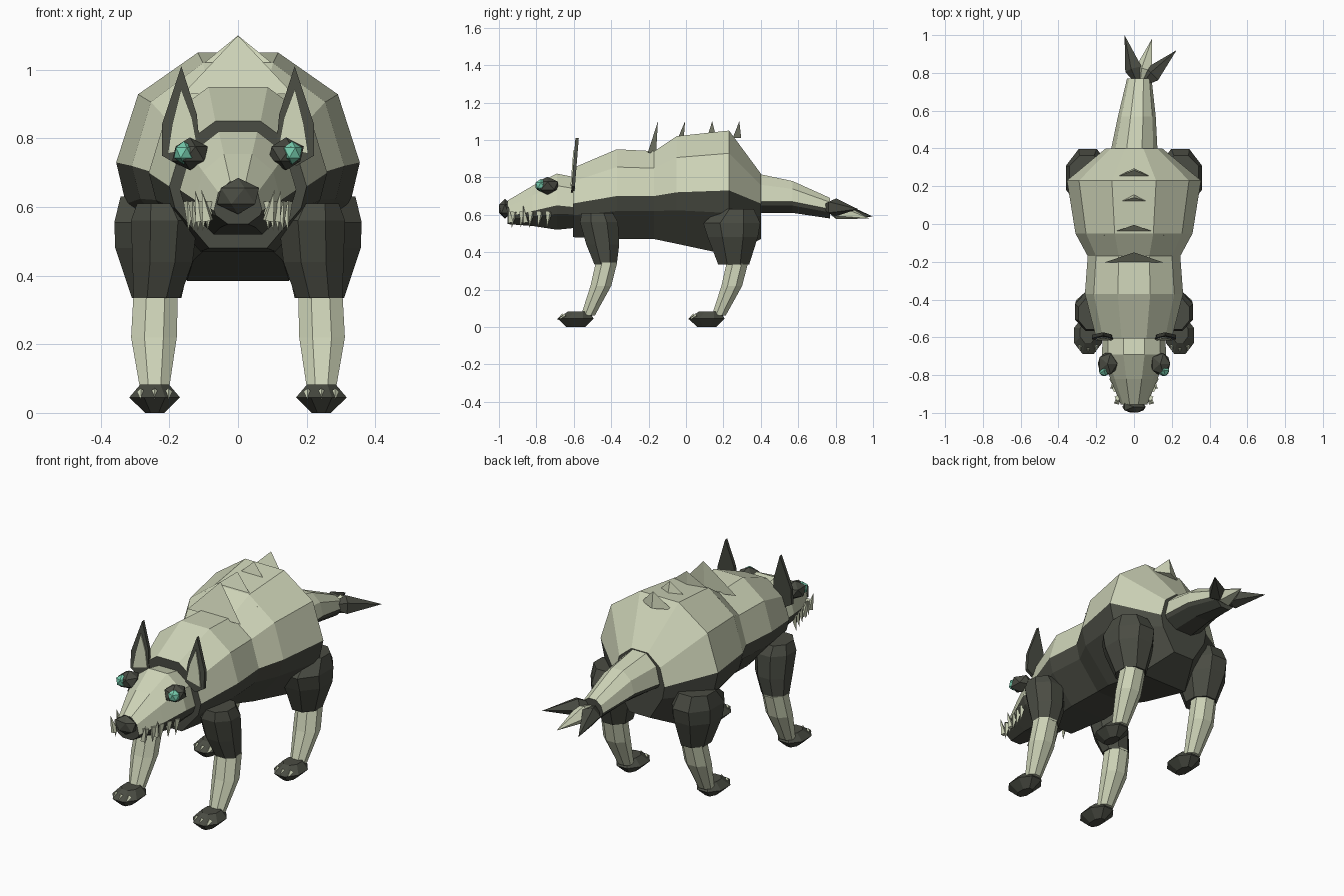
import bpy, bmesh, math
from mathutils import Vector

if "Cube" in bpy.data.objects:
    bpy.data.objects.remove(bpy.data.objects["Cube"])


def material(name, rgb):
    m = bpy.data.materials.new(name)
    m.diffuse_color = (*rgb, 1)
    m.use_nodes = True
    m.node_tree.nodes["Principled BSDF"].inputs["Base Color"].default_value = m.diffuse_color
    return m


BONE = material("pale bone", (0.62, 0.66, 0.48))
DARK = material("dark hide", (0.068, 0.072, 0.056))
TEAL = material("teal eye", (0.18, 0.60, 0.42))


def finish(bm, name, mats):
    bmesh.ops.recalc_face_normals(bm, faces=bm.faces)
    me = bpy.data.meshes.new(name)
    bm.to_mesh(me)
    bm.free()
    for m in mats:
        me.materials.append(m)
    ob = bpy.data.objects.new(name, me)
    bpy.context.collection.objects.link(ob)
    return ob


def loft(name, rings, mats, pick=lambda j: 0, caps=(0, 0)):
    """Skin a list of rings; pick(j) gives the material of strip j."""
    bm = bmesh.new()
    vs = [[bm.verts.new(p) for p in r] for r in rings]
    n = len(rings[0])
    for a, b in zip(vs, vs[1:]):
        for j in range(n):
            k = (j + 1) % n
            f = bm.faces.new((a[j], a[k], b[k], b[j]))
            f.material_index = pick(j)
    for ring, c in ((vs[0], caps[0]), (vs[-1], caps[1])):
        bm.faces.new(ring).material_index = c
    return finish(bm, name, mats)


def section(y, w, top, side, bot, cx=0):
    """Ten-sided cross-section; widest at height 'side'."""
    half = [(0.33 * w, top), (0.82 * w, side + 0.62 * (top - side)), (w, side),
            (0.92 * w, side - 0.35 * (side - bot)), (0.42 * w, bot)]
    pts = half + [(-x, z) for x, z in reversed(half)]
    return [Vector((cx + x, y, z)) for x, z in pts]


def belly(j):
    return 1 if 2 <= j <= 6 else 0


def oval(cx, cy, z, rx, ry, n=8):
    return [Vector((cx + rx * math.cos((i + .5) * math.tau / n),
                    cy + ry * math.sin((i + .5) * math.tau / n), z)) for i in range(n)]


def spike(name, base, tip, r, mat, sides=4, swell=0):
    """Pointed cone, or a leaf shape when swell gives the widest place."""
    base, tip = Vector(base), Vector(tip)
    q = (tip - base).to_track_quat('Z', 'Y')
    bm = bmesh.new()
    ring = [bm.verts.new(base.lerp(tip, swell) + q @ Vector(
        (r * math.cos(i * math.tau / sides), r * math.sin(i * math.tau / sides), 0)))
        for i in range(sides)]
    end = bm.verts.new(tip)
    root = bm.verts.new(base) if swell else None
    for i in range(sides):
        bm.faces.new((ring[i], ring[(i + 1) % sides], end))
        if root:
            bm.faces.new((ring[(i + 1) % sides], ring[i], root))
    if not root:
        bm.faces.new(ring)
    return finish(bm, name, [mat])


def ball(name, loc, size, mat):
    bm = bmesh.new()
    bmesh.ops.create_icosphere(bm, subdivisions=1, radius=1)
    for v in bm.verts:
        v.co = Vector(loc) + v.co * Vector(size)
    return finish(bm, name, [mat])


def plate(name, pts, y, thick, lean, mat):
    """Upright flat plate from an x-z outline."""
    rings = [[Vector((x, y + d + lean * (z - 0.75), z)) for x, z in pts]
             for d in (0, thick)]
    return loft(name, rings, [mat])


# Trunk: pale back, dark belly, dark collar face
trunk = [section(*s) for s in (
    (-0.605, 0.20, 0.85, 0.66, 0.48), (-0.37, 0.26, 0.95, 0.70, 0.47),
    (-0.17, 0.245, 0.94, 0.70, 0.47), (-0.05, 0.31, 1.02, 0.72, 0.445),
    (0.23, 0.355, 1.05, 0.73, 0.385), (0.40, 0.15, 0.82, 0.66, 0.47))]
loft("trunk", trunk, [BONE, DARK], belly, (1, 1))

# Head with dark lower jaw
head = [section(*s) for s in (
    (-0.59, 0.165, 0.80, 0.64, 0.53), (-0.69, 0.17, 0.82, 0.65, 0.52),
    (-0.82, 0.125, 0.755, 0.62, 0.54), (-0.955, 0.07, 0.675, 0.59, 0.55))]
loft("head", head, [BONE, DARK], belly, (1, 1))
ball("nose", (0, -0.968, 0.632), (0.069, 0.036, 0.053), DARK)

# Tail, bending slightly sideways, with three leaf-shaped tips
tail = [section(*s) for s in (
    (0.38, 0.125, 0.82, 0.67, 0.61, 0), (0.57, 0.10, 0.78, 0.67, 0.61, 0.015),
    (0.77, 0.065, 0.69, 0.63, 0.58, 0.028))]
loft("tail", tail, [BONE, DARK], belly, (0, 1))
for side, tip, mat in (("left", (-0.05, 1.0, 0.59), DARK), ("middle", (0.095, 0.98, 0.58), BONE),
                       ("right", (0.225, 0.92, 0.63), DARK)):
    spike("tail_tip_" + side, (0.03, 0.72, 0.645), tip, 0.05, mat, 5, 0.35)

# Scales standing along the spine
for i, (w, y, z, ty) in enumerate(((0.16, -0.205, 0.93, -0.15), (0.16, -0.06, 0.97, -0.005),
                                   (0.085, 0.115, 1.02, 0.14), (0.09, 0.25, 1.01, 0.285))):
    bm = bmesh.new()
    a, b, c, d = [bm.verts.new(p) for p in (
        (-w, y, z), (w, y, z), (0, y + 0.045, z), (0, ty, 1.10))]
    for f in ((a, b, d), (b, c, d), (c, a, d), (a, c, b)):
        bm.faces.new(f)
    finish(bm, f"spine_scale_{i + 1}", [BONE])

for s, side in ((-1, "left"), (1, "right")):
    # Eyes in dark sockets
    ball("eye_socket_" + side, (s * 0.14, -0.74, 0.755), (0.058, 0.066, 0.048), DARK)
    ball("eye_" + side, (s * 0.158, -0.775, 0.758), (0.032, 0.034, 0.034), TEAL)

    # Ears with pale inner plates
    ear = [(0.17, 0.72), (0.222, 0.75), (0.222, 0.84), (0.165, 1.01), (0.12, 0.87), (0.11, 0.76)]
    inner = [(0.118, 0.775), (0.205, 0.755), (0.192, 0.84), (0.166, 0.945), (0.134, 0.86)]
    plate("ear_" + side, [(s * x, z) for x, z in ear], -0.612, 0.018, 0.08, DARK)
    plate("inner_ear_" + side, [(s * x, z) for x, z in inner], -0.618, 0.007, 0.08, BONE)

    # Teeth along the upper lip, two tusks rising from the jaw
    for i in range(5):
        y = -0.92 + 0.047 * i
        x = 0.085 + 0.014 * i
        spike(f"tooth_{side}_{i + 1}", (s * x, y, 0.615), (s * (x + 0.004), y - 0.012, 0.53),
              0.019, BONE)
    for i, y in enumerate((-0.94, -0.86)):
        x = 0.088 + 0.02 * i
        spike(f"tusk_{side}_{i + 1}", (s * x, y, 0.56), (s * (x + 0.018), y - 0.01, 0.65),
              0.018, BONE)

    # Legs: (x, y, z, x radius, y radius) rings for the upper part
    for pair, dy, upper in (
            ("front", 0, ((0.225, -0.475, 0.61, 0.075, 0.09), (0.215, -0.465, 0.56, 0.105, 0.11),
                          (0.22, -0.445, 0.44, 0.095, 0.095), (0.237, -0.43, 0.335, 0.073, 0.065))),
            ("hind", 0.70, ((0.25, 0.27, 0.63, 0.10, 0.10), (0.245, 0.245, 0.555, 0.125, 0.165),
                            (0.245, 0.25, 0.48, 0.122, 0.145), (0.237, 0.255, 0.335, 0.078, 0.09)))):
        tag = f"{pair}_{side}"
        loft("upper_leg_" + tag, [oval(s * x, y, z, a, b) for x, y, z, a, b in upper], [DARK])
        lower = ((0.24, -0.425, 0.345, 0.07, 0.062), (0.245, -0.455, 0.22, 0.072, 0.06),
                 (0.243, -0.525, 0.06, 0.044, 0.04))
        loft("lower_leg_" + tag, [oval(s * x, y + dy, z, a, b) for x, y, z, a, b in lower], [BONE])
        foot = ((-0.59, 0.0, 0.03, 0.055), (-0.59, 0.045, 0.08, 0.105), (-0.575, 0.083, 0.045, 0.06))
        loft("foot_" + tag, [oval(s * 0.243, y + dy, z, a, b) for y, z, a, b in foot], [DARK])
        for i in (-1, 0, 1):
            x = s * 0.243 + 0.04 * i
            y = -0.655 + 0.012 * abs(i) + dy
            spike(f"claw_{tag}_{i + 2}", (x, y, 0.062), (x, y - 0.035, 0.04), 0.012, BONE)
